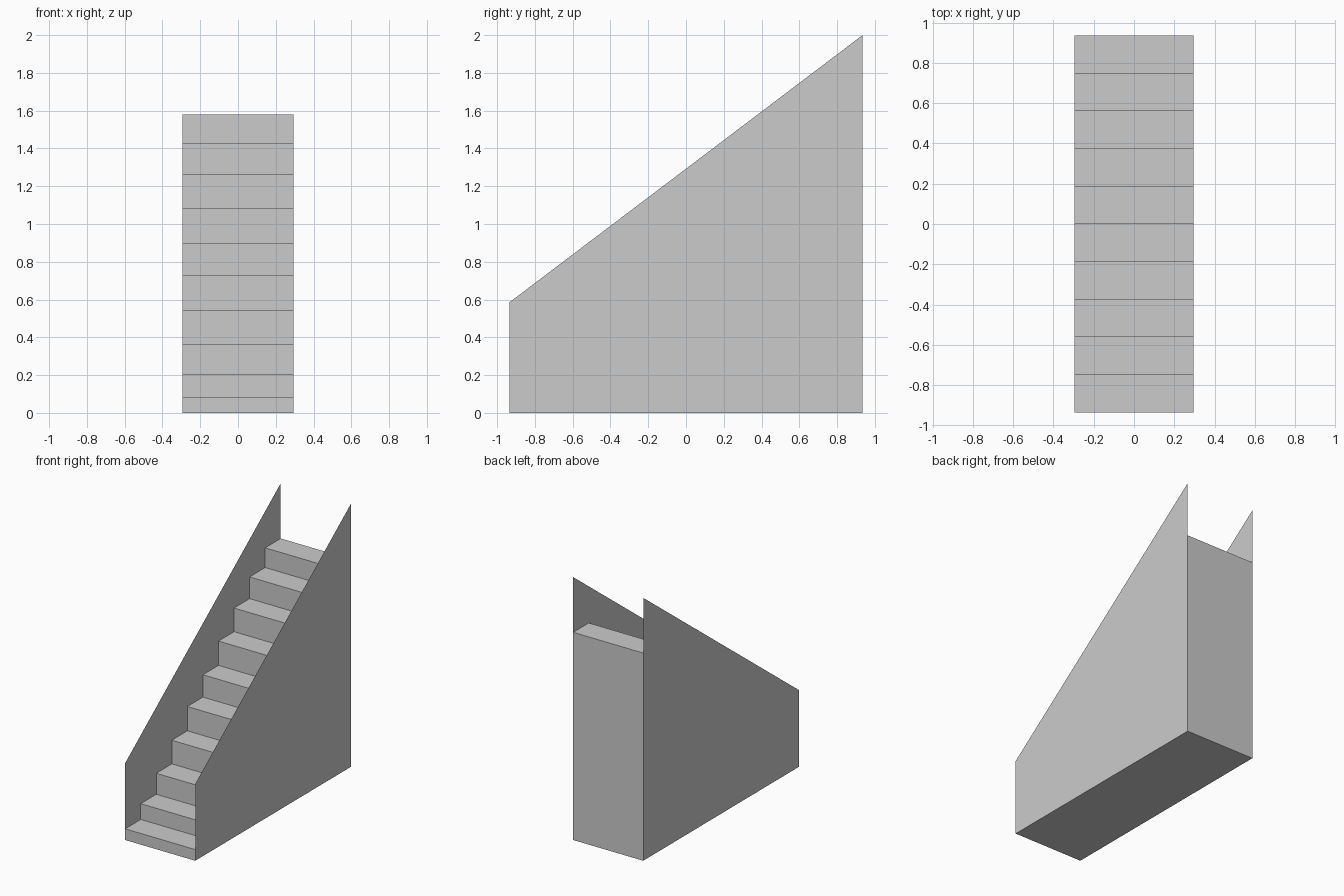
import bpy

cube = bpy.data.objects.get("Cube")
if cube:
    bpy.data.objects.remove(cube, do_unlink=True)

HALF_WIDTH = 0.295
FRONT, BACK = -0.935, 0.935
TREAD_HEIGHTS = [0.085, 0.205, 0.365, 0.545, 0.73, 0.9, 1.085, 1.265, 1.43, 1.58]

grey = bpy.data.materials.new("plain grey")
grey.use_nodes = True
colour = (0.6, 0.6, 0.6, 1)
grey.diffuse_color = colour
grey.node_tree.nodes["Principled BSDF"].inputs["Base Color"].default_value = colour


def add_mesh(name, verts, faces):
    mesh = bpy.data.meshes.new(name)
    mesh.from_pydata(verts, [], faces)
    mesh.materials.append(grey)
    obj = bpy.data.objects.new(name, mesh)
    bpy.context.collection.objects.link(obj)
    return obj


# Stair flight: a stepped profile swept across the width, with back and underside
run = (BACK - FRONT) / len(TREAD_HEIGHTS)
profile = [(FRONT, 0)]
for i, z in enumerate(TREAD_HEIGHTS):
    profile += [(FRONT + i * run, z), (FRONT + (i + 1) * run, z)]
profile.append((BACK, 0))
n = len(profile)
verts = [(x, y, z) for x in (-HALF_WIDTH, HALF_WIDTH) for y, z in profile]
faces = [(i, n + i, n + (i + 1) % n, (i + 1) % n) for i in range(n)]
add_mesh("stair_flight", verts, faces)

# Side walls: thin sheets with a sloping top edge, closing the flight's ends
outline = [(FRONT, 0), (BACK, 0), (BACK, 2.0), (FRONT, 0.585)]
for name, x in (("left_wall", HALF_WIDTH), ("right_wall", -HALF_WIDTH)):
    order = (0, 1, 2, 3) if x > 0 else (3, 2, 1, 0)
    add_mesh(name, [(x, y, z) for y, z in outline], [order])
